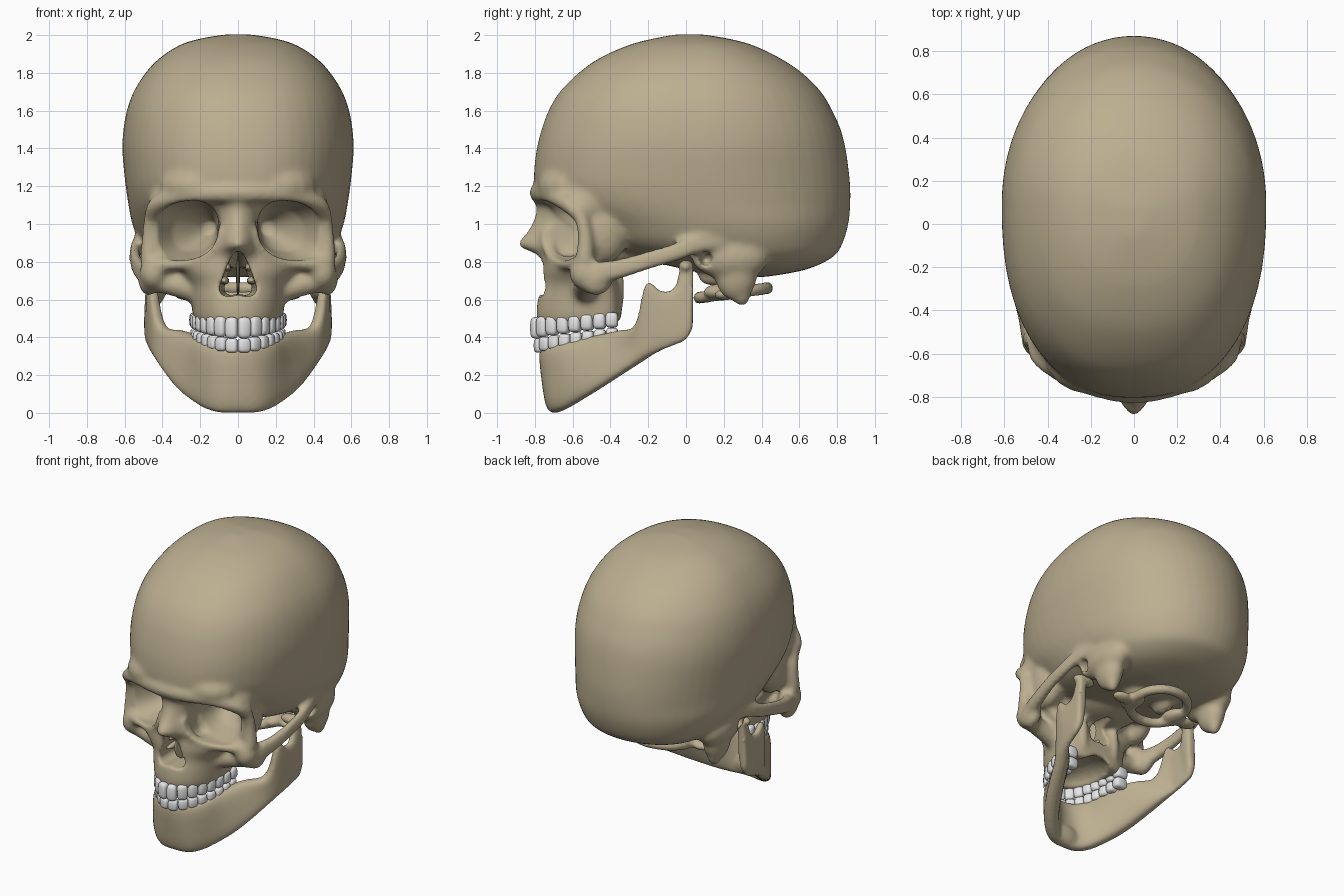
import bpy, bmesh, math
from mathutils import Vector, Matrix

if "Cube" in bpy.data.objects:
    bpy.data.objects.remove(bpy.data.objects["Cube"])

def material(name, rgb):
    m = bpy.data.materials.new(name)
    m.diffuse_color = (*rgb, 1)
    m.use_nodes = True
    m.node_tree.nodes["Principled BSDF"].inputs["Base Color"].default_value = m.diffuse_color
    return m

BONE = material("bone", (0.50, 0.425, 0.28))
ENAMEL = material("tooth enamel", (0.80, 0.80, 0.81))
SIDES = (-1, 1)

def spow(v, p):
    return math.copysign(abs(v) ** p, v)

def smooth(rows, k):
    """Catmull-Rom interpolation of a short table, k steps per row."""
    out = []
    for i in range(len(rows) - 1):
        p0, p1, p2, p3 = (rows[max(0, min(len(rows) - 1, i + d))] for d in (-1, 0, 1, 2))
        for j in range(k):
            t = j / k
            out.append([0.5 * (2 * b + (c - a) * t + (2 * a - 5 * b + 4 * c - d) * t * t
                               + (3 * b - a - 3 * c + d) * t ** 3)
                        for a, b, c, d in zip(p0, p1, p2, p3)])
    return out + [list(rows[-1])]

def loft(bm, rings):
    vs = [[bm.verts.new(p) for p in r] for r in rings]
    n = len(vs[0])
    for a, b in zip(vs, vs[1:]):
        for i in range(n):
            bm.faces.new((a[i], a[(i + 1) % n], b[(i + 1) % n], b[i]))
    bm.faces.new(vs[0])
    bm.faces.new(vs[-1])

def level(z, yf, yb, w, yc, ef, eb, n=56):
    """Horizontal egg-shaped section."""
    pts = []
    for i in range(n):
        a = 2 * math.pi * (i + 0.5) / n
        c, s = math.cos(a), math.sin(a)
        e, h = (eb, yb - yc) if s > 0 else (ef, yc - yf)
        pts.append((w * spow(c, 2 / e), yc + h * spow(s, 2 / e), z))
    return pts

def blob(bm, c, r, power=1.0, rot=None, seg=16):
    """Ellipsoid, or a rounded box when power is below one."""
    m, c, rings = rot or Matrix.Identity(3), Vector(c), []
    for j in range(11):
        lat = math.radians(-86 + 17.2 * j)
        ring = []
        for i in range(seg):
            a = 2 * math.pi * i / seg
            q = (math.cos(lat) * math.cos(a), math.cos(lat) * math.sin(a), math.sin(lat))
            ring.append(c + m @ Vector([spow(v, power) * k for v, k in zip(q, r)]))
        rings.append(ring)
    loft(bm, rings)

def strand(bm, pts, ref=(0, 0, 1), k=5):
    """Round bar through (x, y, z, radius) points, on both sides."""
    pts = smooth(pts, k)
    for s in SIDES:
        c = [Vector((s * p[0], p[1], p[2])) for p in pts]
        rings = []
        for i, p in enumerate(pts):
            t = (c[min(i + 1, len(c) - 1)] - c[max(i - 1, 0)]).normalized()
            u = t.cross(Vector(ref)).normalized()
            v = u.cross(t)
            rings.append([c[i] + (u * math.cos(a) + v * math.sin(a)) * p[3]
                          for a in (2 * math.pi * j / 12 for j in range(12))])
        loft(bm, rings)

def both(bm, c, r):
    for s in SIDES:
        blob(bm, (s * c[0], c[1], c[2]), r)

def evaluated(ob):
    bpy.context.view_layer.update()
    dg = bpy.context.evaluated_depsgraph_get()
    return bpy.data.meshes.new_from_object(ob.evaluated_get(dg))

def bake(ob):
    me = evaluated(ob)
    ob.modifiers.clear()
    ob.data = me

def remesh(ob, size):
    m = ob.modifiers.new("fuse", 'REMESH')
    m.mode = 'VOXEL'
    m.voxel_size = size

def volume(me):
    bm = bmesh.new()
    bm.from_mesh(me)
    v = abs(bm.calc_volume())
    bm.free()
    return v

def carve(ob, cutter):
    full = volume(ob.data)
    m = ob.modifiers.new("cut", 'BOOLEAN')
    m.operation, m.object = 'DIFFERENCE', cutter
    for solver in ('MANIFOLD', 'FLOAT', 'EXACT'):
        m.solver = solver
        me = evaluated(ob)
        if 0.7 * full < volume(me) < 0.992 * full:
            ob.data = me
            break
    ob.modifiers.clear()
    bpy.data.objects.remove(cutter)

def finish(bm, name, mat, voxel=None, cutter=None):
    bmesh.ops.recalc_face_normals(bm, faces=bm.faces)
    me = bpy.data.meshes.new(name)
    bm.to_mesh(me)
    bm.free()
    ob = bpy.data.objects.new(name, me)
    bpy.context.collection.objects.link(ob)
    if cutter:
        remesh(ob, 0.016)
        sm = ob.modifiers.new("blend", 'SMOOTH')
        sm.factor, sm.iterations = 0.5, 6
        bake(ob)
        carve(ob, cutter)
    if voxel:
        remesh(ob, voxel)
        sm = ob.modifiers.new("soften", 'SMOOTH')
        sm.factor, sm.iterations = 0.5, 4
        bake(ob)
    ob.data.materials.clear()
    if mat:
        ob.data.materials.append(mat)
    ob.data.shade_smooth()
    return ob

# Orbit sections along y: (y, centre x, centre z, half width, half height)
ORBIT = [(-0.97, 0.28, 0.965, 0.175, 0.157), (-0.6, 0.275, 0.965, 0.172, 0.157),
         (-0.45, 0.23, 0.97, 0.12, 0.115), (-0.3, 0.15, 0.98, 0.035, 0.035)]

def orbit(bm, rows, grow):
    for s in SIDES:
        rings = []
        for y, cx, cz, rx, rz in rows:
            ring = []
            for i in range(32):
                a = 2 * math.pi * i / 32
                dx = (rx + grow) * spow(math.cos(a), 0.85)
                ring.append((s * (cx + dx), y, cz + (rz + grow) * spow(math.sin(a), 0.85) - 0.12 * dx))
            rings.append(ring)
        loft(bm, rings)

# Cutters: orbits, nose opening, palate, ear canals
cut = bmesh.new()
orbit(cut, ORBIT, 0)
half = [(0.0, 0.865), (0.03, 0.835), (0.055, 0.785), (0.08, 0.72), (0.1, 0.66), (0.09, 0.625), (0.05, 0.615)]
pear = half + [(0.0, 0.625)] + [(-x, z) for x, z in half[:0:-1]]
loft(cut, [[(x * f, y, 0.65 + (z - 0.65) * f) for x, z in pear] for y, f in ((-1, 1), (-0.65, 1), (-0.25, 0.65))])
blob(cut, (0, -0.52, 0.455), (0.15, 0.225, 0.105))
both(cut, (0.53, 0.105, 0.815), (0.13, 0.036, 0.042))
cutter = finish(cut, "skull_cutter", None)
cutter.hide_render = True

# Braincase
sk = bmesh.new()
CRANIUM = [(0.72, 0.2, 0.42, 0.12), (0.74, 0.08, 0.55, 0.25), (0.77, -0.05, 0.67, 0.36),
           (0.83, -0.3, 0.785, 0.46), (0.9, -0.48, 0.83, 0.52), (1.0, -0.6, 0.86, 0.56),
           (1.1, -0.74, 0.87, 0.58), (1.2, -0.80, 0.87, 0.595), (1.3, -0.803, 0.86, 0.606),
           (1.4, -0.79, 0.845, 0.613), (1.5, -0.765, 0.82, 0.607), (1.6, -0.728, 0.775, 0.589),
           (1.7, -0.668, 0.715, 0.553), (1.8, -0.568, 0.615, 0.49), (1.88, -0.455, 0.495, 0.413),
           (1.95, -0.295, 0.345, 0.303), (1.985, -0.155, 0.205, 0.183), (2.004, -0.05, 0.08, 0.06)]
loft(sk, [level(z, f, b, w, (f + b) / 2 + 0.06, 2.35, 2.05) for z, f, b, w in smooth(CRANIUM, 3)])

# Upper jaw
MAXILLA = [(0.475, -0.785, -0.35, 0.225), (0.52, -0.792, -0.34, 0.24), (0.6, -0.785, -0.34, 0.25),
           (0.68, -0.765, -0.35, 0.27), (0.75, -0.765, -0.38, 0.33), (0.83, -0.755, -0.40, 0.37)]
loft(sk, [level(z, f, b, w, -0.45, 2.2, 3) for z, f, b, w in smooth(MAXILLA, 3)])

# Nose bridge
NOSE = [(0.7, -0.76, -0.5, 0.14), (0.8, -0.775, -0.5, 0.13), (0.85, -0.82, -0.5, 0.118),
        (0.89, -0.895, -0.5, 0.105), (0.97, -0.835, -0.5, 0.098), (1.06, -0.795, -0.5, 0.1),
        (1.15, -0.80, -0.5, 0.14)]
loft(sk, [level(z, f, b, w, -0.7, 1.5, 3) for z, f, b, w in smooth(NOSE, 3)])

# Orbit walls, temples, brow, orbit rims
orbit(sk, [(-0.57, 0.275, 0.965, 0.172, 0.157)] + ORBIT[2:] + [(-0.24, 0.13, 0.98, 0.02, 0.02)], 0.035)
both(sk, (0.35, -0.51, 1.11), (0.125, 0.165, 0.13))
both(sk, (0.37, -0.43, 0.97), (0.1, 0.13, 0.18))
both(sk, (0.2, -0.6, 1.2), (0.22, 0.19, 0.13))
strand(sk, [(0.46, -0.565, 1.04, 0.036), (0.435, -0.62, 1.10, 0.042), (0.335, -0.69, 1.14, 0.045),
            (0.2, -0.745, 1.16, 0.05), (0.05, -0.775, 1.165, 0.055), (-0.03, -0.772, 1.16, 0.05)])
strand(sk, [(0.455, -0.57, 1.09, 0.036), (0.47, -0.535, 0.95, 0.04), (0.468, -0.535, 0.8, 0.052)], (0, 1, 0))
strand(sk, [(0.46, -0.56, 0.785, 0.045), (0.35, -0.61, 0.785, 0.035), (0.22, -0.675, 0.80, 0.03),
            (0.125, -0.73, 0.87, 0.03), (0.1, -0.745, 0.97, 0.025)], (0, 1, 0))

# Cheekbones and arches
both(sk, (0.445, -0.535, 0.74), (0.078, 0.085, 0.09))
both(sk, (0.475, -0.475, 0.71), (0.055, 0.09, 0.09))
strand(sk, [(0.46, -0.5, 0.68, 0.05), (0.37, -0.53, 0.685, 0.06), (0.2, -0.53, 0.64, 0.07)])
for lift, r in ((0, 0.032), (0.04, 0.028)):
    strand(sk, [(0.485, -0.47, 0.72 + lift, r + 0.012), (0.52, -0.35, 0.745 + lift, r + 0.005),
                (0.542, -0.2, 0.79 + lift, r), (0.545, -0.05, 0.835 + lift, r),
                (0.53, 0.06, 0.875 + lift, r), (0.50, 0.2, 0.90 + lift, r)])

# Skull base, ear rims and mastoids
blob(sk, (0, -0.3, 0.86), (0.24, 0.25, 0.10))
both(sk, (0.13, -0.37, 0.66), (0.03, 0.05, 0.16))
both(sk, (0.46, 0.1, 0.82), (0.055, 0.07, 0.075))
both(sk, (0.43, 0.24, 0.82), (0.105, 0.2, 0.12))
both(sk, (0.43, 0.265, 0.74), (0.08, 0.115, 0.15))
both(sk, (0.43, 0.295, 0.665), (0.05, 0.055, 0.105))
both(sk, (0.12, 0.15, 0.72), (0.05, 0.09, 0.05))
finish(sk, "skull", BONE, 0.0125, cutter)

# Nose interior
inn = bmesh.new()
blob(inn, (0, -0.55, 0.73), (0.010, 0.17, 0.12))
both(inn, (0.072, -0.56, 0.70), (0.025, 0.14, 0.022))
both(inn, (0.055, -0.56, 0.77), (0.02, 0.14, 0.022))
finish(inn, "nasal_septum", BONE)

# First neck vertebra below the skull base
ver = bmesh.new()
strand(ver, [(0.19 * math.cos(a), 0.25 + 0.18 * math.sin(a), 0.635 + 0.025 * math.sin(a), 0.033)
             for a in (math.pi * (i / 8 - 0.5) for i in range(9))], k=3)
both(ver, (0.17, 0.19, 0.64), (0.07, 0.10, 0.045))
both(ver, (0.26, 0.2, 0.625), (0.08, 0.05, 0.03))
finish(ver, "first_vertebra", BONE, 0.013)

# Lower jaw: columns of lower edge, upper edge, half thickness
JAW = [(0, -0.695, 0.0, 0, -0.74, 0.355, 0.048), (0.1, -0.68, 0.003, 0.09, -0.715, 0.355, 0.05),
       (0.185, -0.61, 0.035, 0.165, -0.64, 0.37, 0.05), (0.295, -0.47, 0.12, 0.215, -0.5, 0.405, 0.052),
       (0.385, -0.30, 0.23, 0.29, -0.36, 0.435, 0.048), (0.43, -0.2, 0.295, 0.40, -0.26, 0.47, 0.04),
       (0.455, -0.13, 0.33, 0.45, -0.21, 0.685, 0.03), (0.465, -0.07, 0.355, 0.46, -0.13, 0.645, 0.028),
       (0.472, -0.02, 0.375, 0.46, -0.06, 0.665, 0.028), (0.472, 0.01, 0.40, 0.45, -0.02, 0.79, 0.032),
       (0.47, 0.036, 0.45, 0.45, 0.038, 0.795, 0.03)]
cols = smooth([(-c[0], c[1], c[2], -c[3], *c[4:]) for c in JAW[:0:-1]] + JAW, 5)
mid = [(Vector(c[:3]) + Vector(c[3:6])) / 2 for c in cols]
rings = []
for i, c in enumerate(cols):
    d = mid[min(i + 1, len(mid) - 1)] - mid[max(i - 1, 0)]
    n = Vector((d.y, -d.x, 0)).normalized() * c[6]
    h = (Vector(c[3:6]) - Vector(c[:3])) / 2
    rings.append([mid[i] + h * spow(math.cos(a), 0.6) + n * spow(math.sin(a), 0.6)
                  for a in (2 * math.pi * j / 28 for j in range(28))])
jaw = bmesh.new()
loft(jaw, rings)
blob(jaw, (0, -0.695, 0.08), (0.14, 0.055, 0.08))
both(jaw, (0.425, 0.0, 0.775), (0.085, 0.04, 0.036))
finish(jaw, "lower_jaw", BONE, 0.0125)

# Teeth, evenly spaced along an elliptical arch
def teeth(name, a, b, heights, depths, up):
    bm = bmesh.new()
    ts = [i * math.pi / 800 for i in range(401)]
    pts = [Vector((a * math.sin(t), -0.36 - b * math.cos(t), 0)) for t in ts]
    run = [0.0]
    for p, q in zip(pts, pts[1:]):
        run.append(run[-1] + (q - p).length)
    for i in range(8):
        u = (i + 0.5) / 8
        k = next(j for j, l in enumerate(run) if l >= u * run[-1])
        yaw = math.atan2(b * math.sin(ts[k]), a * math.cos(ts[k]))
        h = heights[0] + (heights[1] - heights[0]) * u
        dep = depths[0] + (depths[1] - depths[0]) * min(1, max(0, (i - 1) / 4))
        z = 0.39 + 0.065 * u + up * h / 2
        for s in SIDES:
            blob(bm, (s * pts[k].x, pts[k].y, z), (run[-1] / 15.4, dep, h / 2), 0.55,
                 Matrix.Rotation(s * yaw, 3, 'Z'))
    finish(bm, name, ENAMEL)

teeth("upper_teeth", 0.212, 0.435, (0.115, 0.08), (0.032, 0.047), 1)
teeth("lower_teeth", 0.208, 0.42, (0.075, 0.075), (0.028, 0.046), -1)
